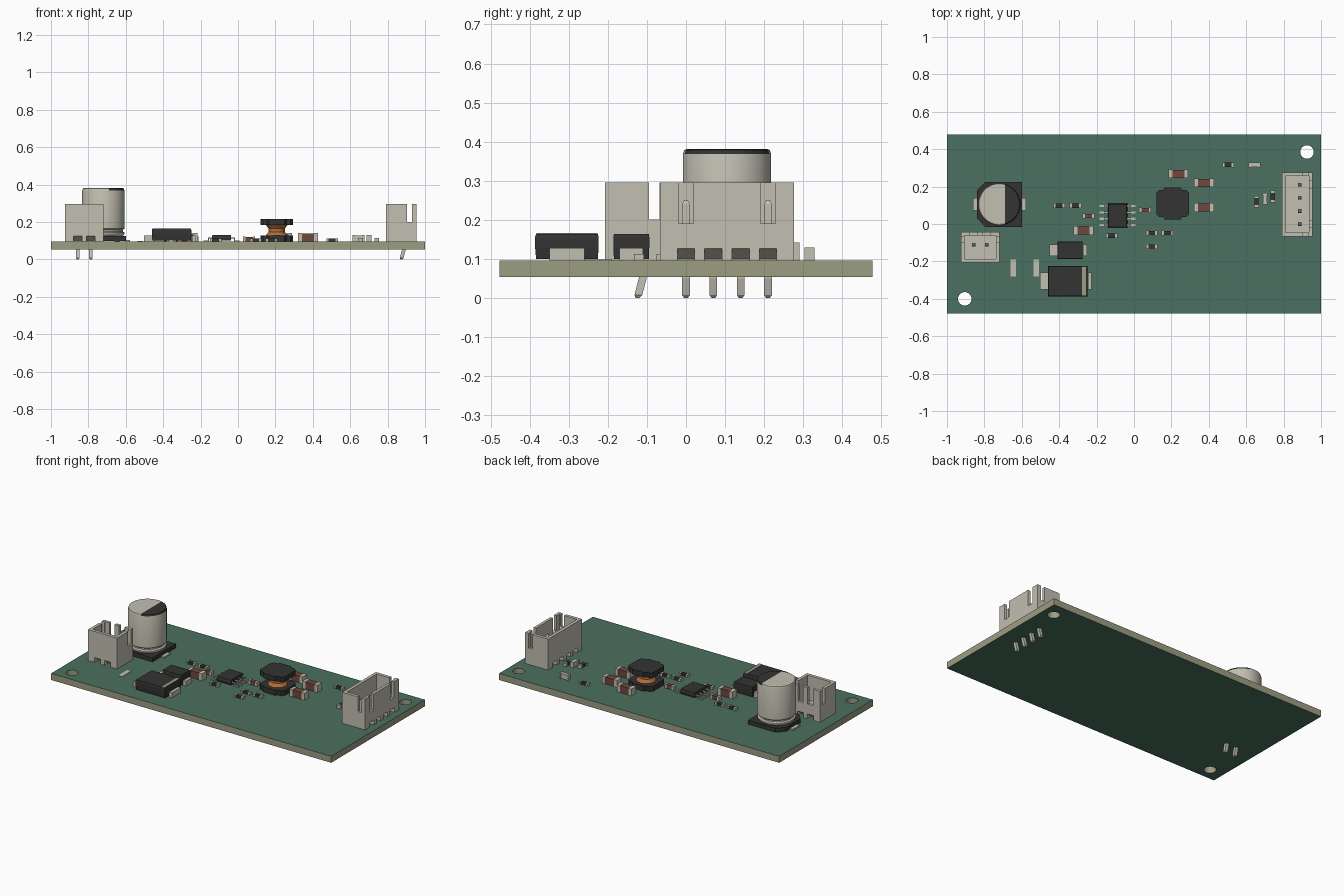
import bpy, bmesh, math
from mathutils import Matrix, Vector

old = bpy.data.objects.get("Cube")
if old:
    bpy.data.objects.remove(old, do_unlink=True)


def material(name, r, g, b):
    m = bpy.data.materials.new(name)
    m.use_nodes = True
    m.diffuse_color = (r, g, b, 1)
    m.node_tree.nodes["Principled BSDF"].inputs["Base Color"].default_value = (r, g, b, 1)
    return m


GREEN = material("board green", .07, .16, .115)
TAN = material("board core tan", .33, .34, .225)
CREAM = material("cream metal and plastic", .54, .52, .44)
BLACK = material("black plastic", .033, .033, .033)
BROWN = material("ceramic brown", .16, .065, .045)
COPPER = material("copper wire", .45, .16, .045)

TOP = 0.095      # upper face of the board
BOTTOM = 0.053


def finish(name, bm, mats):
    bmesh.ops.recalc_face_normals(bm, faces=bm.faces)
    me = bpy.data.meshes.new(name)
    bm.to_mesh(me)
    bm.free()
    for m in mats:
        me.materials.append(m)
    ob = bpy.data.objects.new(name, me)
    bpy.context.collection.objects.link(ob)
    return ob


def stack(name, outline, levels, mat, at=(0, 0)):
    """Loft an outline through levels of (z, scale, y shift)."""
    bm = bmesh.new()
    rings = [[bm.verts.new((at[0] + x * s, at[1] + y * s + dy, z)) for x, y in outline]
             for z, s, dy in levels]
    n = len(outline)
    for low, high in zip(rings, rings[1:]):
        for i in range(n):
            j = (i + 1) % n
            bm.faces.new((low[i], low[j], high[j], high[i]))
    bm.faces.new(rings[0][::-1])
    bm.faces.new(rings[-1])
    return finish(name, bm, [mat])


def boxes(name, parts, mats):
    """Boxes given as (x0, x1, y0, y1, z0, z1, material index) in one mesh."""
    bm = bmesh.new()
    for x0, x1, y0, y1, z0, z1, k in parts:
        mid = Vector((x0 + x1, y0 + y1, z0 + z1)) / 2
        m = Matrix.Translation(mid) @ Matrix.Diagonal((x1 - x0, y1 - y0, z1 - z0, 1))
        made = bmesh.ops.create_cube(bm, size=1, matrix=m)
        for f in {f for v in made["verts"] for f in v.link_faces}:
            f.material_index = k
    return finish(name, bm, mats)


def cut(ob, cutter):
    mod = ob.modifiers.new("cut", 'BOOLEAN')
    mod.operation = 'DIFFERENCE'
    mod.solver = 'EXACT'
    mod.object = cutter
    bpy.context.view_layer.objects.active = ob
    bpy.ops.object.modifier_apply(modifier=mod.name)
    bpy.data.objects.remove(cutter, do_unlink=True)


def smooth(ob):
    bpy.ops.object.select_all(action='DESELECT')
    ob.select_set(True)
    bpy.context.view_layer.objects.active = ob
    bpy.ops.object.shade_smooth_by_angle(angle=math.radians(25))


def circle(r, n=48):
    return [(r * math.cos(math.tau * i / n), r * math.sin(math.tau * i / n)) for i in range(n)]


def rect(w, d):
    return [(-w / 2, -d / 2), (w / 2, -d / 2), (w / 2, d / 2), (-w / 2, d / 2)]


# Circuit board: green faces, bare core on the edges and in the holes
board = stack("circuit_board", rect(2, .956), [(BOTTOM, 1, 0), (TOP, 1, 0)], GREEN)
for spot in ((.925, .385), (-.905, -.4)):
    cut(board, stack("hole_cutter", circle(.036), [(0, 1, 0), (.2, 1, 0)], TAN, spot))
if len(board.data.materials) < 2:
    board.data.materials.append(TAN)
for p in board.data.polygons:
    p.material_index = 0 if abs(p.normal.z) > .5 else 1

# Bare solder pads
boxes("solder_pads", [(x - .014, x + .014, -.28, -.19, TOP - .001, TOP + .003, 0)
                      for x in (-.645, -.522)], [CREAM])


# Pin headers: open shrouds with keyed slots, slotted wall at local +y
def header(name, at, half, pins, turn):
    d = .082
    body = boxes(name + "_shroud", [(-half, half, -d, d, TOP, .295, 0)], [CREAM])
    cutters = [[(-half + .02, half - .02, -.062, .064, .135, .4, 0)],
               [(-half - .1, half + .1, .03, .057, .2, .4, 0)]]
    cutters += [[(s * pins[-1] - .019, s * pins[-1] + .019, .04, .2, .19, .4, 0)]
                for s in (-1, 1)]
    for c in cutters:
        cut(body, boxes("cutter", c, [CREAM]))
    # sloped reliefs at the foot of both long walls
    for x in pins:
        for s in (-1, 1):
            wedge = boxes("cutter", [(x - .022, x + .022, -.02, .02, .08, .127, 0)], [CREAM])
            for v in wedge.data.vertices:
                if v.co.z > .1 and v.co.y * s < 0:
                    v.co.z = .1
                v.co.y += s * (d - .018)
            cut(body, wedge)
    parts = [body]
    for x in pins:
        parts.append(stack(name + "_pin", rect(.02, .02),
                           [(0, .5, -.013), (.007, 1, -.011), (.05, 1, 0),
                            (.24, 1, 0), (.25, .5, 0)], CREAM, (x, .014)))
    place = Matrix.Translation((*at, 0)) @ Matrix.Rotation(turn, 4, 'Z')
    for ob in parts:
        ob.data.transform(place)


header("two_pin_header", (-.822, -.125), .104, (-.035, .035), 0)
header("four_pin_header", (.8725, .105), .171, (-.105, -.035, .035, .105), -math.pi / 2)

# Electrolytic capacitor: base, leads and can with a dark polarity mark
cx, cy = -.72, .105
h, c = .12, .045
stack("can_base", [(h, -h), (h, h), (c - h, h), (-h, h - c), (-h, c - h), (c - h, -h)],
      [(TOP + .004, 1, 0), (.125, 1, 0)], BLACK, (cx, cy))
boxes("can_leads", [(cx + s * .13 - .012, cx + s * .13 + .012, cy - .034, cy + .034, TOP, .104, 0)
                    for s in (-1, 1)], [CREAM])
can = stack("can", circle(.113), [(.12, .88, 0), (.13, .97, 0), (.137, 1, 0), (.143, 1, 0),
                                  (.149, .92, 0), (.157, .92, 0), (.164, 1, 0),
                                  (.368, 1, 0), (.378, .97, 0), (.381, .92, 0)], CREAM, (cx, cy))
can.data.materials.append(BLACK)
bm = bmesh.new()
bm.from_mesh(can.data)
bmesh.ops.bisect_plane(bm, geom=bm.verts[:] + bm.edges[:] + bm.faces[:],
                       plane_co=(-.69, 0, 0), plane_no=(1, 0, 0))
for f in bm.faces:
    mid = f.calc_center_median()
    f.material_index = int(mid.z > .37 and mid.x > -.69)
bm.to_mesh(can.data)
bm.free()
smooth(can)


# Diodes: moulded body, wrapped leads and optional cathode band
def diode(name, x, y, w, d, lead_w, lead_d, band):
    stack(name + "_body", rect(w, d), [(.1, .97, 0), (.13, 1, 0), (.155, 1, 0), (.164, .97, 0)],
          BLACK, (x, y))
    boxes(name + "_leads", [(x + s * lead_w / 2 - .02, x + s * lead_w / 2 + .02 - .02 * (s + 1) / 2
                             + .0 if s > 0 else x - lead_w / 2 + .04,
                             y - lead_d / 2, y + lead_d / 2, TOP, .127, 0) for s in (-1, 1)], [CREAM])
    if band:
        boxes(name + "_band", [(x + w / 2 - .028, x + w / 2 - .008, y - d * .48, y + d * .48,
                                .158, .166, 0)], [TAN])


diode("large_diode", -.355, -.305, .212, .163, .256, .09, True)
diode("small_diode", -.342, -.14, .135, .092, .18, .06, False)

# Eight-lead chip
ix, iy = -.088, .045
stack("chip_body", rect(.104, .13), [(.1, .95, 0), (.115, 1, 0), (.131, .94, 0)], BLACK, (ix, iy))
leads = []
for s in (-1, 1):
    for k in range(4):
        y = iy + (k - 1.5) * .034
        for a, b, z0, z1 in ((.045, .072, .111, .117), (.066, .073, TOP, .117), (.067, .097, TOP, .101)):
            leads.append((*sorted((ix + s * a, ix + s * b)), y - .006, y + .006, z0, z1, 0))
boxes("chip_leads", leads, [CREAM])

# Wire-wound inductor: two notched flanges around a waisted winding
quarter = [(.088, .055), (.073, .072), (.052, .072), (.042, .086)]
flange = (quarter + [(-x, y) for x, y in quarter[::-1]] + [(-x, -y) for x, y in quarter]
          + [(x, -y) for x, y in quarter[::-1]])
spot = (.207, .11)
stack("inductor_base", flange, [(TOP, 1, 0), (.128, 1, 0)], BLACK, spot)
stack("inductor_top", flange, [(.184, 1, 0), (.216, 1, 0)], BLACK, spot)
smooth(stack("inductor_winding", circle(.06, 32), [(.126, 1, 0), (.147, .72, 0), (.165, .72, 0),
                                                  (.186, 1, 0)], COPPER, spot))


# Chip capacitors and resistors: body with two metal end caps
def chip(name, x, y, length, width, height, mat, upright=False):
    e, t, w, l = length * .2, .0015, width / 2, length / 2
    parts = [(-l + e, l - e, -w + t, w - t, TOP + .001, TOP + height - t, 0),
             (-l, -l + e, -w, w, TOP, TOP + height, 1),
             (l - e, l, -w, w, TOP, TOP + height, 1)]
    ob = boxes(name, parts, [mat, CREAM])
    turn = Matrix.Rotation(math.pi / 2 if upright else 0, 4, 'Z')
    ob.data.transform(Matrix.Translation((x, y, 0)) @ turn)


for x, y in ((.237, .268), (.375, .22), (.375, .088), (-.27, -.035)):
    chip("large_capacitor", x, y, .106, .046, .046, BROWN)
for x, y in ((-.243, .043), (.06, .075)):
    chip("small_capacitor", x, y, .064, .026, .026, BROWN)
for x, y in ((.503, .316), (-.4, .098), (-.313, .098), (-.12, -.063),
             (.095, -.048), (.178, -.048), (.095, -.12)):
    chip("resistor", x, y, .062, .026, .017, BLACK)
for x, y in ((.655, .12), (.742, .147)):
    chip("resistor", x, y, .062, .026, .02, BLACK, True)
chip("indicator_light", .645, .316, .064, .026, .034, CREAM)
chip("indicator_light", .7, .135, .064, .026, .034, CREAM, True)
